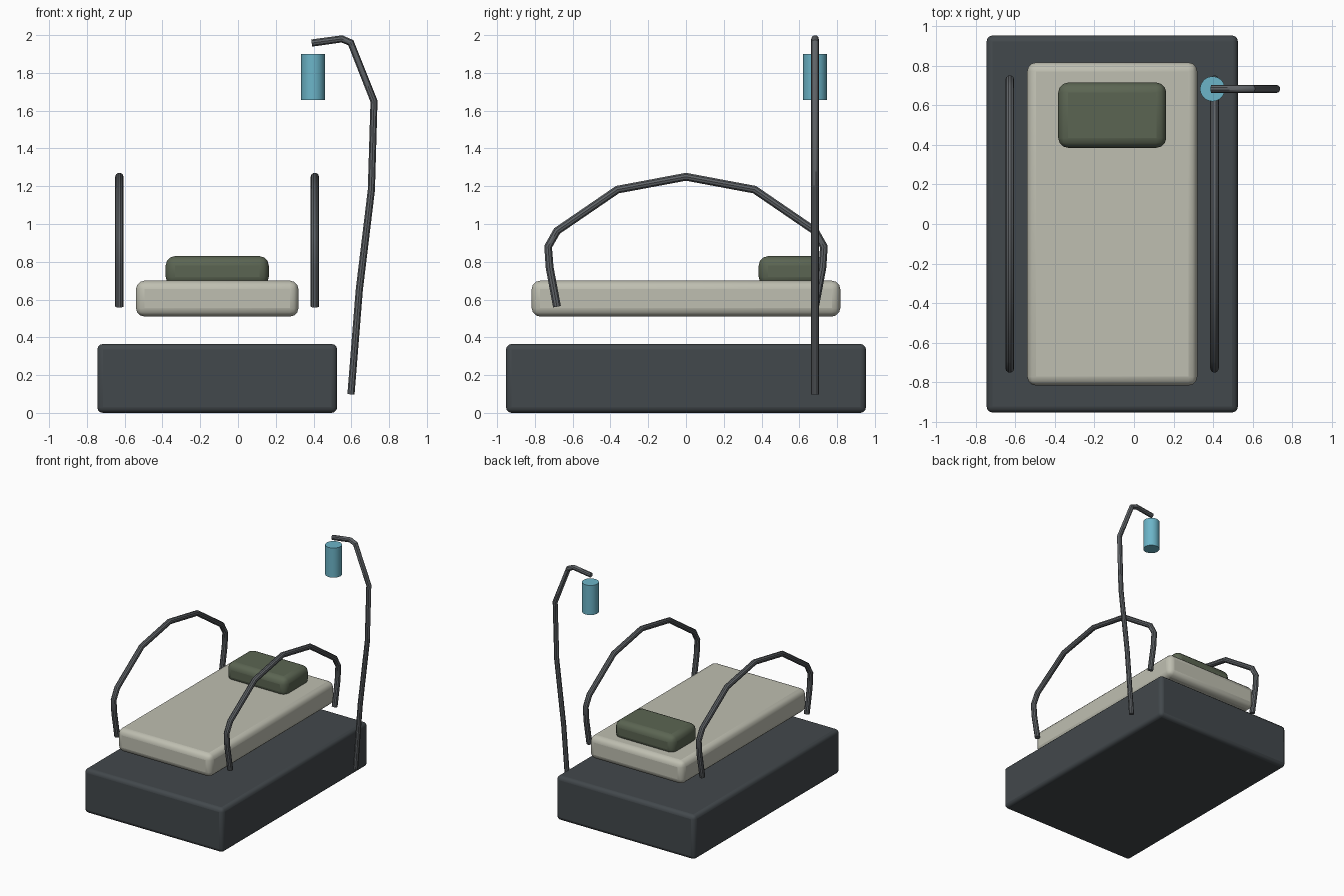
import bpy, math

if "Cube" in bpy.data.objects:
    bpy.data.objects.remove(bpy.data.objects["Cube"])


def material(name, rgb):
    m = bpy.data.materials.new(name)
    m.diffuse_color = (*rgb, 1)
    m.use_nodes = True
    m.node_tree.nodes["Principled BSDF"].inputs["Base Color"].default_value = m.diffuse_color
    return m


DARK = material("dark_metal", (0.055, 0.065, 0.072))
STEEL = material("steel", (0.115, 0.125, 0.135))
CREAM = material("cream_fabric", (0.52, 0.52, 0.44))
GREEN = material("green_fabric", (0.105, 0.13, 0.085))
BLUE = material("blue_fluid", (0.15, 0.46, 0.58))


def rounded_box(name, lo, hi, bevel, mat, segments=3):
    bpy.ops.mesh.primitive_cube_add(size=1, location=[(a + b) / 2 for a, b in zip(lo, hi)])
    ob = bpy.context.object
    ob.name = name
    ob.scale = [b - a for a, b in zip(lo, hi)]
    bpy.ops.object.transform_apply(location=False, rotation=False, scale=True)
    mod = ob.modifiers.new("rounding", 'BEVEL')
    mod.width, mod.segments = bevel, segments
    ob.data.materials.append(mat)
    bpy.ops.object.shade_smooth_by_angle(angle=math.radians(35))
    return ob


def tube(name, points, radius, mat):
    cu = bpy.data.curves.new(name, 'CURVE')
    cu.dimensions = '3D'
    cu.bevel_depth, cu.bevel_resolution = radius, 3
    cu.use_fill_caps = True
    sp = cu.splines.new('POLY')
    sp.points.add(len(points) - 1)
    for p, co in zip(sp.points, points):
        p.co = (*co, 1)
    ob = bpy.data.objects.new(name, cu)
    bpy.context.collection.objects.link(ob)
    bpy.ops.object.select_all(action='DESELECT')
    ob.select_set(True)
    bpy.context.view_layer.objects.active = ob
    bpy.ops.object.convert(target='MESH')
    ob = bpy.context.object
    ob.name = name
    ob.data.materials.clear()
    ob.data.materials.append(mat)
    bpy.ops.object.shade_smooth_by_angle(angle=math.radians(35))
    return ob


# Base, mattress and pillow
rounded_box("base", (-0.745, -0.953, 0), (0.525, 0.953, 0.365), 0.03, DARK)
rounded_box("mattress", (-0.54, -0.817, 0.51), (0.32, 0.817, 0.70), 0.045, CREAM)
rounded_box("pillow", (-0.383, 0.385, 0.67), (0.163, 0.715, 0.83), 0.05, GREEN)

# Arched side rails, mirrored front to back
half = [(-0.683, 0.562), (-0.722, 0.77), (-0.73, 0.88), (-0.683, 0.963), (-0.363, 1.182)]
arch = half + [(0, 1.25)] + [(-y, z) for y, z in reversed(half)]
for side, x in (("left", -0.628), ("right", 0.407)):
    tube(side + "_rail", [(x, y, z) for y, z in arch], 0.022, STEEL)

# Bent drip pole
pole = [(0.598, 0.098), (0.642, 0.65), (0.706, 1.18), (0.72, 1.65),
        (0.597, 1.96), (0.55, 1.98), (0.47, 1.969), (0.39, 1.958)]
tube("drip_pole", [(x, 0.683, z) for x, z in pole], 0.02, STEEL)

# Fluid container hanging below the pole
bpy.ops.mesh.primitive_cylinder_add(vertices=32, radius=0.063, depth=0.245, location=(0.397, 0.683, 1.778))
bag = bpy.context.object
bag.name = "fluid_container"
bag.data.materials.append(BLUE)
bpy.ops.object.shade_smooth_by_angle(angle=math.radians(35))
